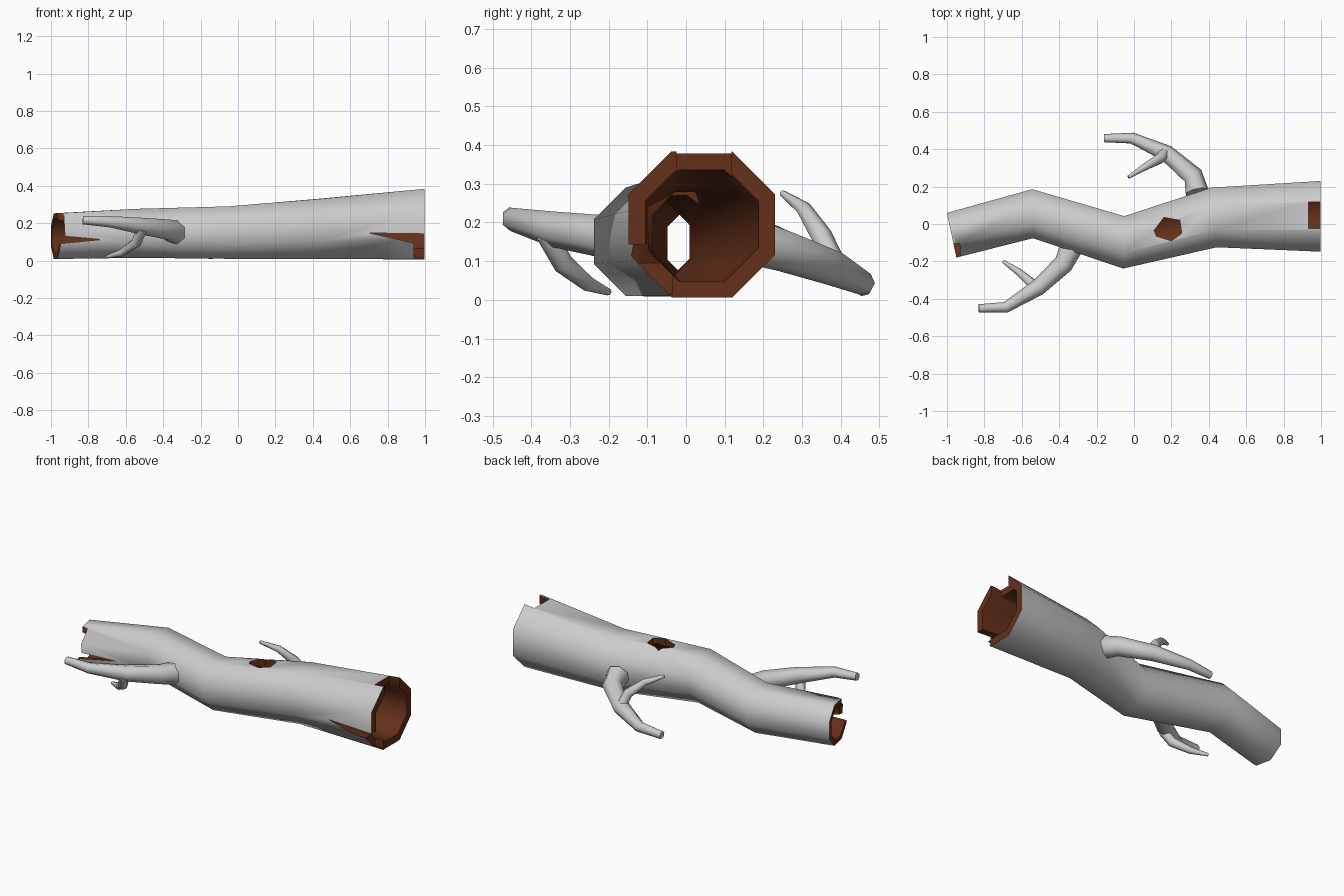
import bpy, bmesh, math
from mathutils import Vector

if "Cube" in bpy.data.objects:
    bpy.data.objects.remove(bpy.data.objects["Cube"])

brown = bpy.data.materials.new("inner_wood")
brown.diffuse_color = (0.13, 0.03, 0.01, 1)
brown.use_nodes = True
brown.node_tree.nodes["Principled BSDF"].inputs["Base Color"].default_value = brown.diffuse_color


def finish(bm, name, mats=()):
    bmesh.ops.recalc_face_normals(bm, faces=bm.faces)
    me = bpy.data.meshes.new(name)
    bm.to_mesh(me)
    bm.free()
    for m in mats:
        me.materials.append(m)
    ob = bpy.data.objects.new(name, me)
    bpy.context.collection.objects.link(ob)
    return ob


def smooth(ob, angle):
    bpy.ops.object.select_all(action='DESELECT')
    ob.select_set(True)
    bpy.context.view_layer.objects.active = ob
    bpy.ops.object.shade_smooth_by_angle(angle=math.radians(angle))


def ring(bm, c, side, up, r, n, phase=0.0):
    return [bm.verts.new(c + r * (math.cos(a) * side + math.sin(a) * up))
            for a in (phase + math.tau * i / n for i in range(n))]


def bridge(bm, a, b, mat=0):
    n = len(a)
    for i in range(n):
        f = bm.faces.new((a[i], a[(i + 1) % n], b[(i + 1) % n], b[i]))
        f.material_index = mat


# Log stations: x, y, z, half width, yaw in degrees, wall thickness
STATIONS = [(-0.975, -0.06, 0.131, 0.122, 12, 0.028),
            (-0.542, 0.055, 0.146, 0.131, 1, 0.028),
            (-0.055, -0.098, 0.150, 0.140, -1, 0.033),
            (0.428, 0.035, 0.170, 0.160, 5, 0.038),
            (0.997, 0.041, 0.195, 0.189, 0, 0.043)]

# Hollow octagonal log
bm = bmesh.new()
skins = []
for inner in (0, 1):
    rings = []
    for x, y, z, h, yaw, t in STATIONS:
        a = math.radians(yaw)
        side = Vector((-math.sin(a), math.cos(a), 0))
        rings.append(ring(bm, Vector((x, y, z)), side, Vector((0, 0, 1)),
                          (h - t * inner) / math.cos(math.pi / 8), 8, math.pi / 8))
    for p, q in zip(rings, rings[1:]):
        bridge(bm, p, q, inner)
    skins.append(rings)
for end in (0, -1):
    bridge(bm, skins[0][end], skins[1][end], 1)
log = finish(bm, "hollow_log", (None, brown))


def cut(poly, axis, lo, hi):
    """Cut a prism whose outline lies in the front (axis y) or top (axis z) view."""
    def at(p, d):
        return (p[0], d, p[1]) if axis == 'y' else (p[0], p[1], d)
    b = bmesh.new()
    ends = [[b.verts.new(at(p, d)) for p in poly] for d in (lo, hi)]
    for e in ends:
        b.faces.new(e)
    bridge(b, *ends)
    for f in b.faces:
        f.material_index = 1
    cutter = finish(b, "cutter", (None, brown))
    cutter.hide_render = True
    m = log.modifiers.new("cut", 'BOOLEAN')
    m.operation, m.solver, m.object = 'DIFFERENCE', 'EXACT', cutter
    m.material_mode = 'INDEX'
    bpy.context.view_layer.objects.active = log
    bpy.ops.object.modifier_apply(modifier=m.name)
    bpy.data.objects.remove(cutter)


# Splits and chipped ends
cut([(0.70, 0.148), (1.1, 0.142), (1.1, 0.015), (0.94, 0.015), (0.94, 0.095)], 'y', -0.5, -0.035)
cut([(0.932, -0.025), (0.932, 0.117), (1.1, 0.117), (1.1, -0.025)], 'z', 0.25, 0.5)
cut([(-1.1, 0.3), (-0.935, 0.3), (-0.925, 0.13), (-0.73, 0.113), (-1.1, 0.075)], 'y', -0.5, -0.105)
# Knot hole
cut([(0.107, -0.035), (0.16, 0.035), (0.245, 0.02), (0.255, -0.05), (0.2, -0.09), (0.12, -0.065)],
    'z', 0.2, 0.5)
smooth(log, 50)


def branch(name, pts, radii, n=7):
    bm = bmesh.new()
    pts = [Vector(p) for p in pts]
    rings = []
    for i, p in enumerate(pts):
        d = (pts[min(i + 1, len(pts) - 1)] - pts[max(i - 1, 0)]).normalized()
        side = d.cross(Vector((0, 0, 1))).normalized()
        rings.append(ring(bm, p, side, side.cross(d), radii[i], n))
    for p, q in zip(rings, rings[1:]):
        bridge(bm, p, q)
    bm.faces.new(rings[0])
    bm.faces.new(rings[-1])
    smooth(finish(bm, name), 65)


# Branches and their twigs
LIMB = (0.065, 0.056, 0.047, 0.031, 0.023)
TWIG = (0.03, 0.028, 0.02, 0.009)
branch("front_branch", [(-0.335, -0.13, 0.15), (-0.375, -0.215, 0.165), (-0.51, -0.34, 0.183),
                        (-0.685, -0.447, 0.208), (-0.83, -0.452, 0.217)], LIMB)
branch("front_twig", [(-0.515, -0.36, 0.17), (-0.545, -0.32, 0.095),
                      (-0.62, -0.255, 0.042), (-0.70, -0.2, 0.02)], TWIG)
branch("back_branch", [(0.335, 0.17, 0.155), (0.315, 0.255, 0.128), (0.175, 0.375, 0.085),
                       (-0.01, 0.458, 0.043), (-0.16, 0.458, 0.032)], LIMB)
branch("back_twig", [(0.165, 0.385, 0.09), (0.14, 0.35, 0.165),
                     (0.06, 0.305, 0.235), (-0.03, 0.25, 0.275)], TWIG)
